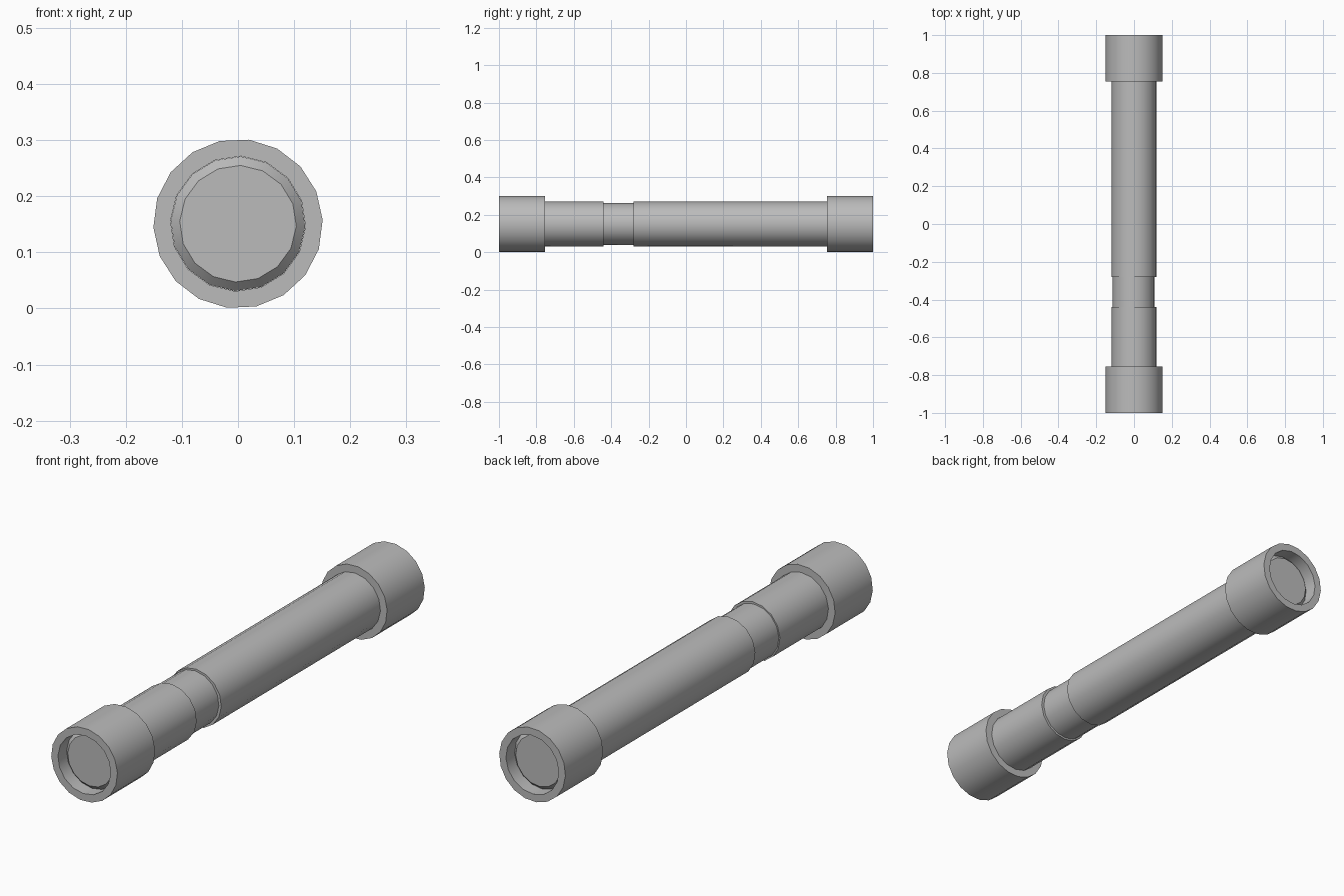
import bpy
import bmesh
from math import cos, sin, pi, radians

cube = bpy.data.objects.get("Cube")
if cube:
    bpy.data.objects.remove(cube)

CENTRE_Z = 0.151

grey = bpy.data.materials.new("plain grey")
grey.use_nodes = True
grey.diffuse_color = (0.5, 0.5, 0.5, 1)
grey.node_tree.nodes["Principled BSDF"].inputs["Base Color"].default_value = (0.5, 0.5, 0.5, 1)


def ring(bm, y, radius, sides, phase, x=0.0):
    """Polygon of vertices around the long axis."""
    angles = [radians(phase) + 2 * pi * i / sides for i in range(sides)]
    return [bm.verts.new((x + radius * cos(a), y, CENTRE_Z + radius * sin(a))) for a in angles]


def wall(bm, a, b):
    """Quads between two rings of equal size."""
    n = len(a)
    for i in range(n):
        j = (i + 1) % n
        bm.faces.new((a[i], a[j], b[j], b[i]))


def finish(bm, name):
    bmesh.ops.recalc_face_normals(bm, faces=bm.faces)
    mesh = bpy.data.meshes.new(name)
    bm.to_mesh(mesh)
    bm.free()
    mesh.materials.append(grey)
    obj = bpy.data.objects.new(name, mesh)
    bpy.context.collection.objects.link(obj)
    bpy.ops.object.select_all(action='DESELECT')
    obj.select_set(True)
    bpy.context.view_layer.objects.active = obj
    bpy.ops.object.shade_smooth_by_angle(angle=radians(30))


def rod(name, profile, x=0.0):
    """Solid turned along y from (y, radius) pairs."""
    bm = bmesh.new()
    rings = [ring(bm, y, r, 16, -2.5, x) for y, r in profile]
    for a, b in zip(rings, rings[1:]):
        wall(bm, a, b)
    bm.faces.new(rings[0])
    bm.faces.new(rings[-1])
    finish(bm, name)


def collar(name, side):
    """Thick sleeve with a round bore, at one end of the rod."""
    bm = bmesh.new()
    ends = (side, side * 0.755)
    outer = [ring(bm, y, 0.151, 18, 2.5) for y in ends]
    bore = [ring(bm, y, 0.1205, 16, -2.5) for y in ends]
    wall(bm, *outer)
    wall(bm, *bore)
    # Flat annular faces between the outer wall and the bore
    for o, b in zip(outer, bore):
        rim = set(o + b)
        edges = [e for e in bm.edges if e.verts[0] in rim and e.verts[1] in rim]
        bmesh.ops.triangle_fill(bm, edges=edges, use_beauty=True, normal=(0, side, 0))
    finish(bm, name)


# Chamfered rod in two lengths, joined by a slightly thinner neck
rod("front_tube", [(-0.96, 0.104), (-0.944, 0.12), (-0.44, 0.12)])
rod("neck", [(-0.45, 0.112), (-0.27, 0.112)], x=-0.003)
rod("rear_tube", [(-0.28, 0.12), (0.944, 0.12), (0.96, 0.104)])

# Sleeves at both ends
collar("front_collar", -1)
collar("rear_collar", 1)
